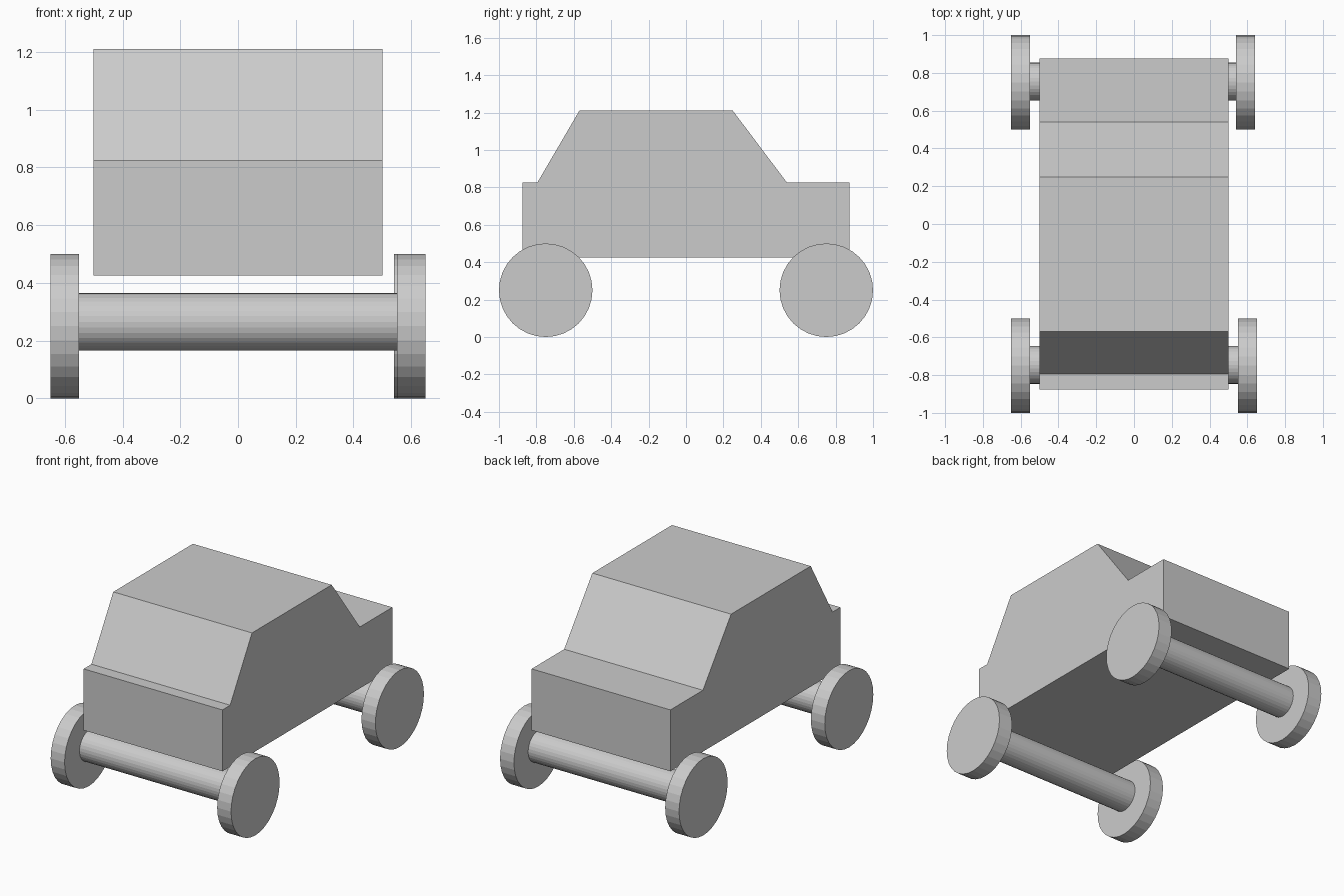
import bpy, bmesh
from math import pi

if "Cube" in bpy.data.objects:
    bpy.data.objects.remove(bpy.data.objects["Cube"])


def cylinder_x(name, radius, x0, x1, y, z):
    """Flat-faced 32-sided cylinder running along x from x0 to x1."""
    bpy.ops.mesh.primitive_cylinder_add(
        vertices=32, radius=radius, depth=x1 - x0,
        location=((x0 + x1) / 2, y, z), rotation=(0, pi / 2, 0))
    bpy.context.object.name = name


# Car body: side profile (y, z) extruded across the width
profile = [(-0.875, 0.425), (0.875, 0.425), (0.875, 0.825), (0.54, 0.825),
           (0.25, 1.21), (-0.57, 1.21), (-0.795, 0.825), (-0.875, 0.825)]
bm = bmesh.new()
side = bm.faces.new([bm.verts.new((-0.5, y, z)) for y, z in profile])
ext = bmesh.ops.extrude_face_region(bm, geom=[side], use_keep_orig=True)
moved = [g for g in ext["geom"] if isinstance(g, bmesh.types.BMVert)]
bmesh.ops.translate(bm, vec=(1, 0, 0), verts=moved)
bmesh.ops.recalc_face_normals(bm, faces=bm.faces)
mesh = bpy.data.meshes.new("body")
bm.to_mesh(mesh)
bm.free()
bpy.context.collection.objects.link(bpy.data.objects.new("body", mesh))

# Axles and wheels; the rear right wheel sits slightly further in
for end, y, right in (("front", -0.75, 0.55), ("rear", 0.75, 0.54)):
    cylinder_x(end + "_axle", 0.1, -0.58, 0.58, y + 0.004, 0.265)
    cylinder_x(end + "_left_wheel", 0.25, -0.65, -0.55, y, 0.25)
    cylinder_x(end + "_right_wheel", 0.25, right, right + 0.1, y, 0.25)
